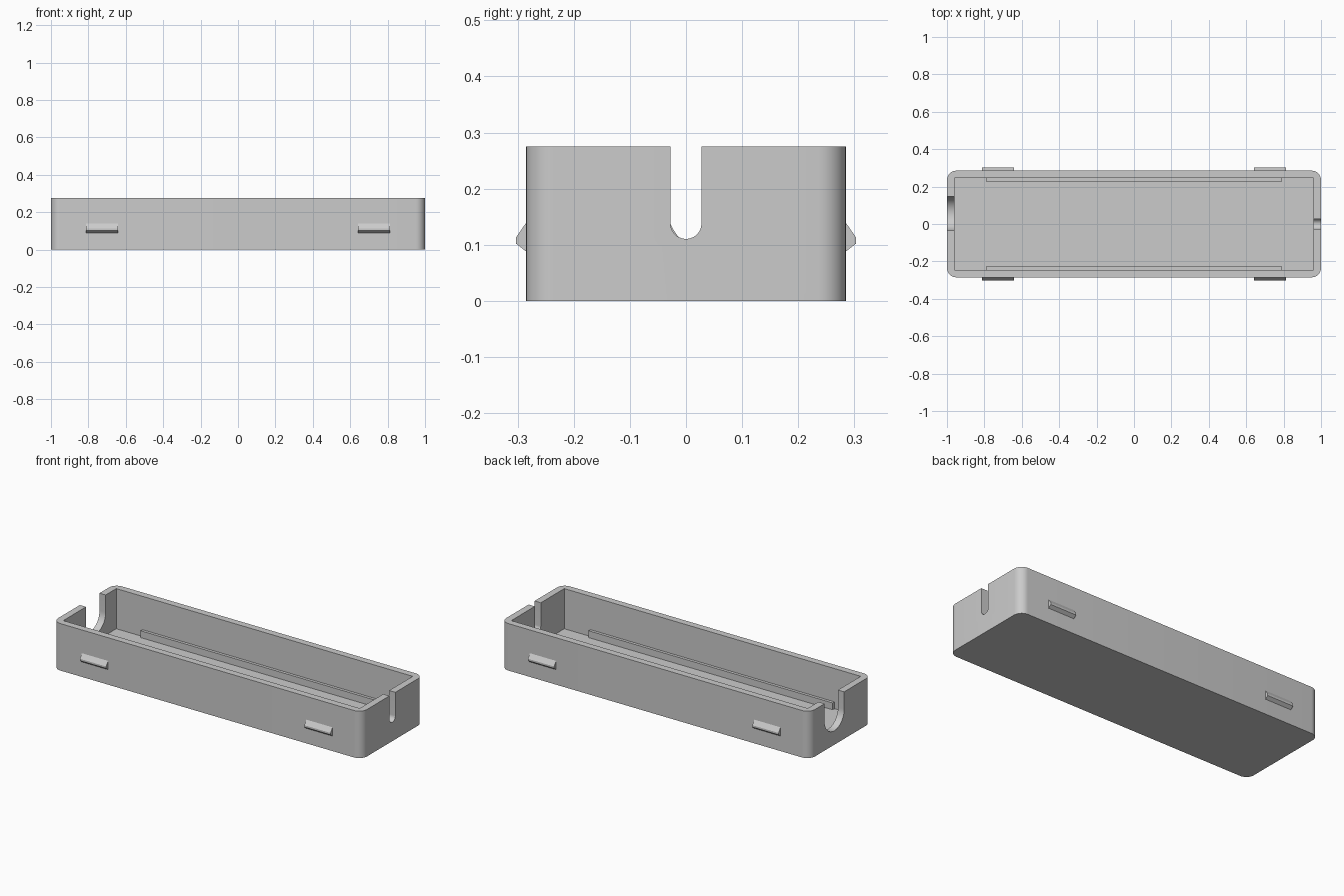
import bpy
import bmesh
import math

cube = bpy.data.objects.get("Cube")
if cube:
    bpy.data.objects.remove(cube, do_unlink=True)

grey = bpy.data.materials.new("light_grey")
grey.use_nodes = True
COLOUR = (0.6, 0.6, 0.6, 1)
grey.diffuse_color = COLOUR
grey.node_tree.nodes["Principled BSDF"].inputs["Base Color"].default_value = COLOUR

LENGTH, WIDTH, HEIGHT = 2.0, 0.57, 0.275
WALL, FLOOR, CORNER = 0.04, 0.04, 0.05


def arc(cx, cy, r, start, end, steps):
    """Points along an arc, angles in degrees."""
    angles = [math.radians(start + (end - start) * i / steps) for i in range(steps + 1)]
    return [(cx + r * math.cos(a), cy + r * math.sin(a)) for a in angles]


def prism(name, profile, low, high, axis):
    """Extrude a closed profile along z (profile in xy) or x (profile in yz)."""
    bm = bmesh.new()
    place = (lambda p: (p[0], p[1], low)) if axis == "z" else (lambda p: (low, p[0], p[1]))
    face = bm.faces.new([bm.verts.new(place(p)) for p in profile])
    side = bmesh.ops.extrude_face_region(bm, geom=[face])
    verts = [v for v in side["geom"] if isinstance(v, bmesh.types.BMVert)]
    shift = high - low
    bmesh.ops.translate(bm, verts=verts, vec=(0, 0, shift) if axis == "z" else (shift, 0, 0))
    bmesh.ops.recalc_face_normals(bm, faces=bm.faces)
    mesh = bpy.data.meshes.new(name)
    bm.to_mesh(mesh)
    bm.free()
    mesh.materials.append(grey)
    obj = bpy.data.objects.new(name, mesh)
    bpy.context.collection.objects.link(obj)
    return obj


def rectangle(a0, a1, b0, b1):
    return [(a0, b0), (a1, b0), (a1, b1), (a0, b1)]


def slot(y, z, r):
    """U-shaped profile, open above the rim."""
    return [(y - r, HEIGHT + 0.1)] + arc(y, z, r, 180, 360, 24) + [(y + r, HEIGHT + 0.1)]


# Tray body with rounded upright corners
hx, hy = LENGTH / 2, WIDTH / 2
outline = []
for i, (sx, sy) in enumerate([(1, 1), (-1, 1), (-1, -1), (1, -1)]):
    outline += arc(sx * (hx - CORNER), sy * (hy - CORNER), CORNER, 90 * i, 90 * i + 90, 10)
tray = prism("tray", outline, 0, HEIGHT, "z")

# Hollow interior, narrow cable slot and wide connector slot
ix, iy = hx - WALL, hy - WALL
cutters = [
    prism("cavity_cutter", rectangle(-ix, ix, -iy, iy), FLOOR, HEIGHT + 0.1, "z"),
    prism("cable_slot_cutter", slot(0, 0.138, 0.0275), ix - 0.02, hx + 0.1, "x"),
    prism("connector_slot_cutter", slot(0.056, 0.173, 0.091), -hx - 0.1, -ix + 0.02, "x"),
]
for cutter in cutters:
    cut = tray.modifiers.new(cutter.name, "BOOLEAN")
    cut.operation = "DIFFERENCE"
    cut.solver = "EXACT"
    cut.object = cutter
    cutter.hide_render = True
    cutter.hide_set(True)
bpy.ops.object.select_all(action="DESELECT")
bpy.context.view_layer.objects.active = tray
tray.select_set(True)
for cutter in cutters:
    bpy.ops.object.modifier_apply(modifier=cutter.name)
for cutter in cutters:
    bpy.data.objects.remove(cutter, do_unlink=True)
bpy.ops.object.shade_smooth_by_angle(angle=math.radians(30))

for side, s in (("front", -1), ("back", 1)):
    # Support rail along the inside of each long wall
    prism(side + "_rail", rectangle(*sorted((s * (iy - 0.017), s * (iy + 0.01))),
                                    FLOOR - 0.01, 0.08), -0.79, 0.79, "x")
    # Wedge-shaped snap clips outside each long wall
    wedge = [(hy - 0.01, 0.088), (hy, 0.088), (hy + 0.018, 0.102),
             (hy + 0.018, 0.113), (hy, 0.139), (hy - 0.01, 0.139)]
    for end, e in (("right", -1), ("left", 1)):
        prism(f"{side}_{end}_clip", [(s * y, z) for y, z in wedge],
              *sorted((e * 0.642, e * 0.812)), "x")
